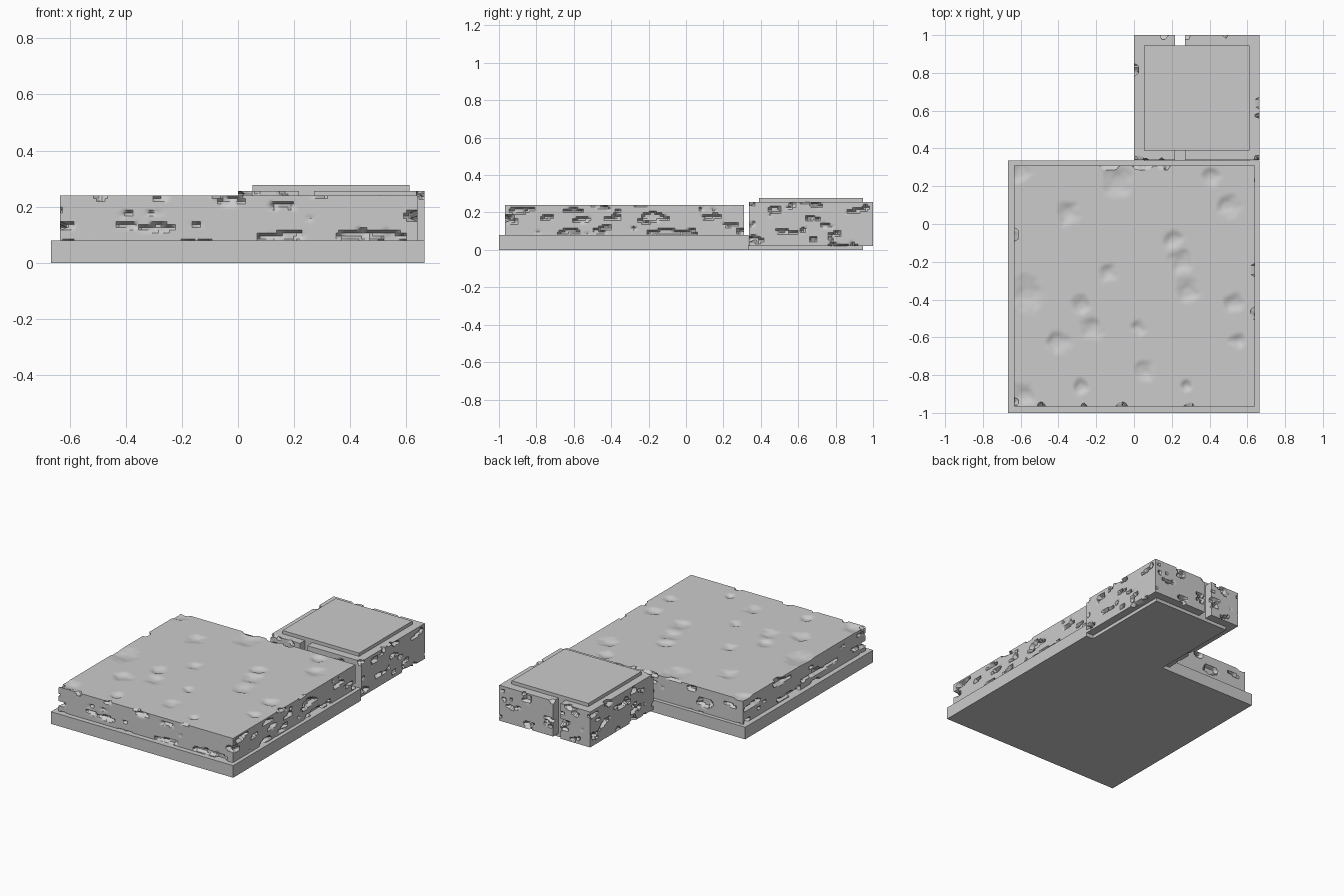
import bpy, bmesh
from mathutils import Matrix, Vector, noise

cube = bpy.data.objects.get("Cube")
if cube:
    bpy.data.objects.remove(cube, do_unlink=True)

stone = bpy.data.materials.new("grey_stone")
stone.use_nodes = True
stone.diffuse_color = (0.6, 0.6, 0.6, 1)
stone.node_tree.nodes["Principled BSDF"].inputs["Base Color"].default_value = (0.6, 0.6, 0.6, 1)

# Soft dents worn into the top of the slab: x, y, radius
DENTS = [(-.57, -.37, .09), (-.35, .06, .06), (-.09, .22, .08), (-.61, .28, .06),
         (-.14, -.26, .05), (-.28, -.43, .05), (-.22, -.55, .06), (-.4, -.62, .06),
         (.06, -.78, .05), (.28, -.35, .06), (.25, -.2, .06), (.2, -.08, .05),
         (.02, -.55, .04), (.5, .1, .06), (.53, -.42, .05), (.55, -.62, .04),
         (.28, -.86, .03), (.41, .25, .05), (-.58, -.9, .06), (-.28, -.86, .04)]


def smooth(t):
    t = min(max(t, 0), 1)
    return t * t * (3 - 2 * t)


def dent_depth(p):
    """Depth of the soft dents on a top face."""
    wobble = 0.02 * noise.noise(p * 20)
    return max(0.013 * smooth(1.2 - ((p.x - x) ** 2 + (p.y - y) ** 2) ** 0.5 / r + wobble / r)
               for x, y, r in DENTS)


def chip_depth(p, stretch):
    """Depth of the sharp, sideways-stretched chips on a side face."""
    q = Vector((p.x * stretch, p.y * stretch, p.z * 26))
    n = noise.noise(q) + 0.3 * noise.noise(q * 3)
    return 0.024 * smooth((n - 0.3) / 0.12)


def finish(name, bm, angle=0.6):
    mesh = bpy.data.meshes.new(name)
    bm.to_mesh(mesh)
    bm.free()
    mesh.materials.append(stone)
    ob = bpy.data.objects.new(name, mesh)
    bpy.context.collection.objects.link(ob)
    bpy.ops.object.select_all(action='DESELECT')
    ob.select_set(True)
    bpy.context.view_layer.objects.active = ob
    bpy.ops.object.shade_smooth_by_angle(angle=angle)
    return ob


def box(name, lo, hi):
    lo, hi = Vector(lo), Vector(hi)
    bm = bmesh.new()
    bmesh.ops.create_cube(bm, size=1)
    for v in bm.verts:
        v.co = (lo + hi) / 2 + v.co * (hi - lo)
    return finish(name, bm)


def worn_box(name, lo, hi, worn, stretch, dents=False, cell=0.01):
    """Finely gridded box whose listed (axis, side) faces are chipped away."""
    lo, hi = Vector(lo), Vector(hi)
    size = hi - lo
    bm = bmesh.new()
    for a in range(3):
        b, c = (a + 1) % 3, (a + 2) % 3
        for side in (-0.5, 0.5):
            m = Matrix.Diagonal((0, 0, 0, 1))
            m[b][0] = m[c][1] = 1
            m[a][3] = side
            bmesh.ops.create_grid(bm, x_segments=round(size[b] / cell),
                                  y_segments=round(size[c] / cell), size=0.5, matrix=m)
    for v in bm.verts:
        v.co = (lo + hi) / 2 + v.co * size
    bmesh.ops.remove_doubles(bm, verts=bm.verts, dist=cell / 10)
    bmesh.ops.recalc_face_normals(bm, faces=bm.faces)
    for v in bm.verts:
        start = v.co.copy()
        for a, side in worn:
            wall = hi[a] if side > 0 else lo[a]
            if abs(start[a] - wall) > 0.035:
                continue
            p = start.copy()
            p[a] = wall
            limit = wall - side * chip_depth(p, stretch)
            v.co[a] = min(v.co[a], limit) if side > 0 else max(v.co[a], limit)
        if dents and start.z > hi.z - 0.03:
            v.co.z = min(v.co.z, hi.z - dent_depth(start))
    return finish(name, bm)


# Base plate and the narrower tongue that carries the small block
box("base_plate", (-0.667, -1, 0), (0.665, 0.335, 0.08))
box("block_core", (0.052, 0.39, 0), (0.612, 0.945, 0.278))
box("base_tongue", (0.052, 0.33, 0), (0.612, 0.4, 0.025))

# Large weathered slab
worn_box("large_slab", (-0.635, -0.967, 0.075), (0.64, 0.31, 0.24),
         [(0, -1), (0, 1), (1, -1), (1, 1)], 8, dents=True)

# Two weathered halves of the small block, with a slot between them
worn_box("left_half_block", (0.27, 0.338, 0.022), (0.665, 1, 0.256),
         [(0, 1), (1, -1), (1, 1)], 12)
worn_box("right_half_block", (0, 0.338, 0.022), (0.217, 1, 0.256),
         [(0, -1), (1, -1), (1, 1)], 12)
